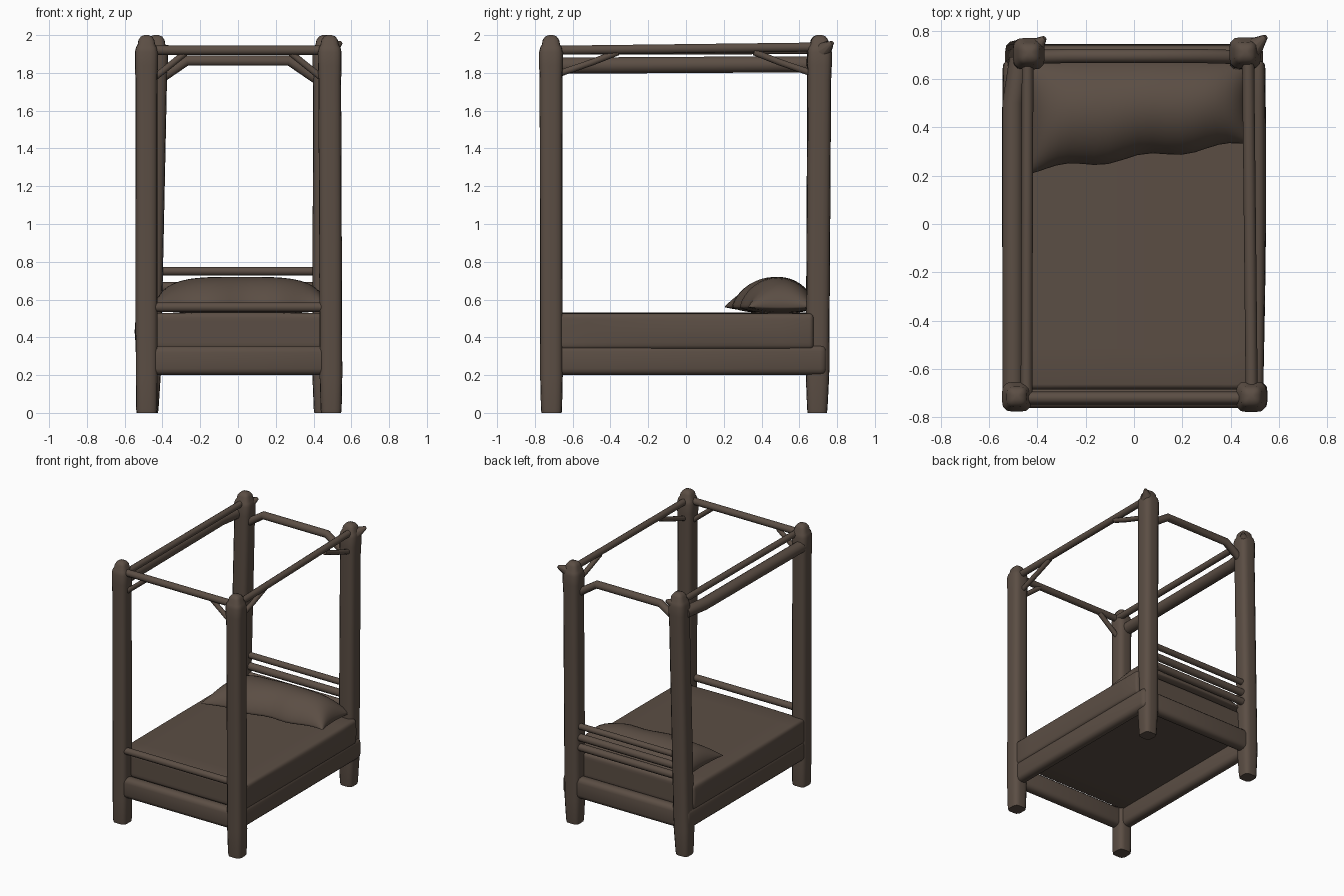
import bpy, bmesh, math
from mathutils import Vector

cube = bpy.data.objects.get("Cube")
if cube:
    bpy.data.objects.remove(cube, do_unlink=True)

wood = bpy.data.materials.new("dark_brown")
wood.use_nodes = True
COLOR = (0.105, 0.076, 0.058, 1)
wood.diffuse_color = COLOR
wood.node_tree.nodes["Principled BSDF"].inputs["Base Color"].default_value = COLOR


def finish(name, bm, angle=50):
    bmesh.ops.recalc_face_normals(bm, faces=bm.faces)
    mesh = bpy.data.meshes.new(name)
    bm.to_mesh(mesh)
    bm.free()
    mesh.materials.append(wood)
    obj = bpy.data.objects.new(name, mesh)
    bpy.context.collection.objects.link(obj)
    bpy.ops.object.select_all(action='DESELECT')
    obj.select_set(True)
    bpy.context.view_layer.objects.active = obj
    bpy.ops.object.shade_smooth_by_angle(angle=math.radians(angle))


def loft(bm, rings):
    """Skin closed rings of points and cap both ends."""
    loops = [[bm.verts.new(p) for p in ring] for ring in rings]
    n = len(loops[0])
    for a, b in zip(loops, loops[1:]):
        for i in range(n):
            j = (i + 1) % n
            bm.faces.new((a[i], a[j], b[j], b[i]))
    bm.faces.new(loops[0])
    bm.faces.new(loops[-1])


def pole(name, points, radius, sides=10):
    """Round rail running through a short list of points."""
    pts = [Vector(p) for p in points]
    span = (pts[-1] - pts[0]).normalized()
    side = span.cross(Vector((0, 0, 1))).normalized()
    rings = []
    for i, p in enumerate(pts):
        d = (pts[min(i + 1, len(pts) - 1)] - pts[max(i - 1, 0)]).normalized()
        up = side.cross(d)
        rings.append([p + radius * (math.cos(t) * side + math.sin(t) * up)
                      for t in (math.tau * k / sides for k in range(sides))])
    bm = bmesh.new()
    loft(bm, rings)
    finish(name, bm)


def post(name, bottom, top, half, foot):
    """Soft square post with a slightly tapered foot and a rounded knob."""
    profile = [(0, foot - .05), (.02, foot), (.2, 1), (1.76, 1), (1.84, 1.05),
               (1.91, 1.05), (1.935, .95), (1.95, .8), (1.975, .72), (1.993, .5), (2, .2)]
    rings = []
    for z, s in profile:
        f = z / 2
        cx = bottom[0] + (top[0] - bottom[0]) * f
        cy = bottom[1] + (top[1] - bottom[1]) * f
        ring = []
        for k in range(20):
            t = math.tau * k / 20
            c, w = math.cos(t), math.sin(t)
            r = half * s / (abs(c) ** 4 + abs(w) ** 4) ** .25
            ring.append((cx + r * c, cy + r * w, z))
        rings.append(ring)
    bm = bmesh.new()
    loft(bm, rings)
    finish(name, bm)


def box(name, lo, hi, bevel):
    bm = bmesh.new()
    bmesh.ops.create_cube(bm, size=1)
    for v in bm.verts:
        v.co = [(a + b) / 2 + c * (b - a) for a, b, c in zip(lo, hi, v.co)]
    bmesh.ops.bevel(bm, geom=bm.edges[:], offset=bevel, segments=3,
                    profile=.5, affect='EDGES')
    finish(name, bm)


# Corner posts
post("front_right_post", (-.483, -.712), (-.485, -.715), .058, .97)
post("front_left_post", (.493, -.712), (.485, -.715), .06, .93)
post("back_right_post", (-.475, .695), (-.433, .705), .062, .87)
post("back_left_post", (.455, .695), (.46, .708), .062, .87)

# Flared tips on the back posts
for name, tip, base in (("back_left_tip", (.545, .775, 1.96), (.46, .7, 1.9)),
                        ("back_right_tip", (-.37, .77, 1.94), (-.44, .7, 1.89))):
    bm = bmesh.new()
    bmesh.ops.create_cone(bm, cap_ends=True, segments=10, radius1=.065,
                          radius2=.01, depth=1)
    d = Vector(tip) - Vector(base)
    turn = d.to_track_quat('Z', 'Y')
    for v in bm.verts:
        v.co.z = (v.co.z + .5) * d.length
        v.co = turn @ v.co + Vector(base)
    finish(name, bm)

# Canopy rails
pole("canopy_front_rail", [(-.48, -.72, 1.92), (.48, -.72, 1.92)], .026)
pole("canopy_left_rail", [(.487, -.71, 1.92), (.472, .7, 1.937)], .025)
pole("canopy_right_rail", [(-.445, -.71, 1.92), (-.44, .7, 1.922)], .024)
pole("canopy_right_lower_rail", [(-.5, -.7, 1.838), (-.5, .5, 1.845),
                                 (-.47, .69, 1.845)], .045)
pole("canopy_back_rail", [(-.45, .69, 1.745), (-.27, .695, 1.865),
                          (.27, .695, 1.865), (.45, .69, 1.745)], .029)

# Corner braces
for s, side in ((-1, "right"), (1, "left")):
    pole(f"front_{side}_brace", [(s * .46, -.715, 1.76), (s * .28, -.715, 1.905)], .018)
for e, end in ((-1, "front"), (1, "back")):
    pole(f"side_{end}_brace", [(.478, e * .69, 1.79), (.48, e * .5, 1.855),
                               (.48, e * .36, 1.91)], .018)

# Headboard and footboard rails
pole("headboard_top_rail", [(-.46, .715, .75), (.46, .715, .75)], .023)
pole("headboard_middle_rail", [(-.46, .715, .665), (.46, .715, .665)], .028)
pole("headboard_lower_rail", [(-.46, .715, .59), (.46, .715, .59)], .028)
pole("footboard_rail", [(-.48, -.735, .56), (.48, -.735, .56)], .026)

# Bed frame, open underneath
for s, side in ((-1, "right"), (1, "left")):
    box(f"{side}_side_board", (s * .492 - .042, -.72, .2), (s * .492 + .042, .745, .36), .035)
box("foot_board", (-.48, -.76, .2), (.48, -.675, .355), .035)
box("head_board", (-.48, .66, .2), (.48, .745, .36), .035)

# Mattress with gently bulging sides
bm = bmesh.new()
bmesh.ops.create_cube(bm, size=1)
for v in bm.verts:
    v.co = (v.co.x * 1.07, v.co.y * 1.36, v.co.z * .19)
bmesh.ops.bevel(bm, geom=bm.edges[:], offset=.022, segments=3, profile=.5, affect='EDGES')
bmesh.ops.subdivide_edges(bm, edges=[e for e in bm.edges if e.calc_length() > .1],
                          cuts=8, use_grid_fill=True)
for v in bm.verts:
    x, y, z = v.co
    swell = .022 * max(0, math.cos(1.8 * (y - .2))) * math.cos(15 * z)
    v.co = (x * (1 + swell), y - .005,
            .431 + z + (.006 * math.cos(2.9 * x) if z > .09 else 0))
finish("mattress", bm, 60)

# Pillow: two swollen sheets joined at a pinched seam, uneven along the front
bm = bmesh.new()
for rise in (.16, -.035):
    sheet = bmesh.ops.create_grid(bm, x_segments=24, y_segments=20, size=1)["verts"]
    for v in sheet:
        px, py = math.sin(v.co.x * math.pi / 2), math.sin(v.co.y * math.pi / 2)
        puff = max(0, 1 - py * py) ** .65 * max(0, 1 - px ** 4) ** .5
        front = .275 + .06 * px + .012 * math.sin(9 * px + 1)
        back = .69 - .02 * px * px
        pinch = 1 - .05 * (1 - py * py)
        v.co = (.015 + .475 * px * pinch,
                front + (back - front) * (py + 1) / 2,
                .56 + rise * puff)
bmesh.ops.remove_doubles(bm, verts=bm.verts[:], dist=.0005)
finish("pillow", bm, 80)
